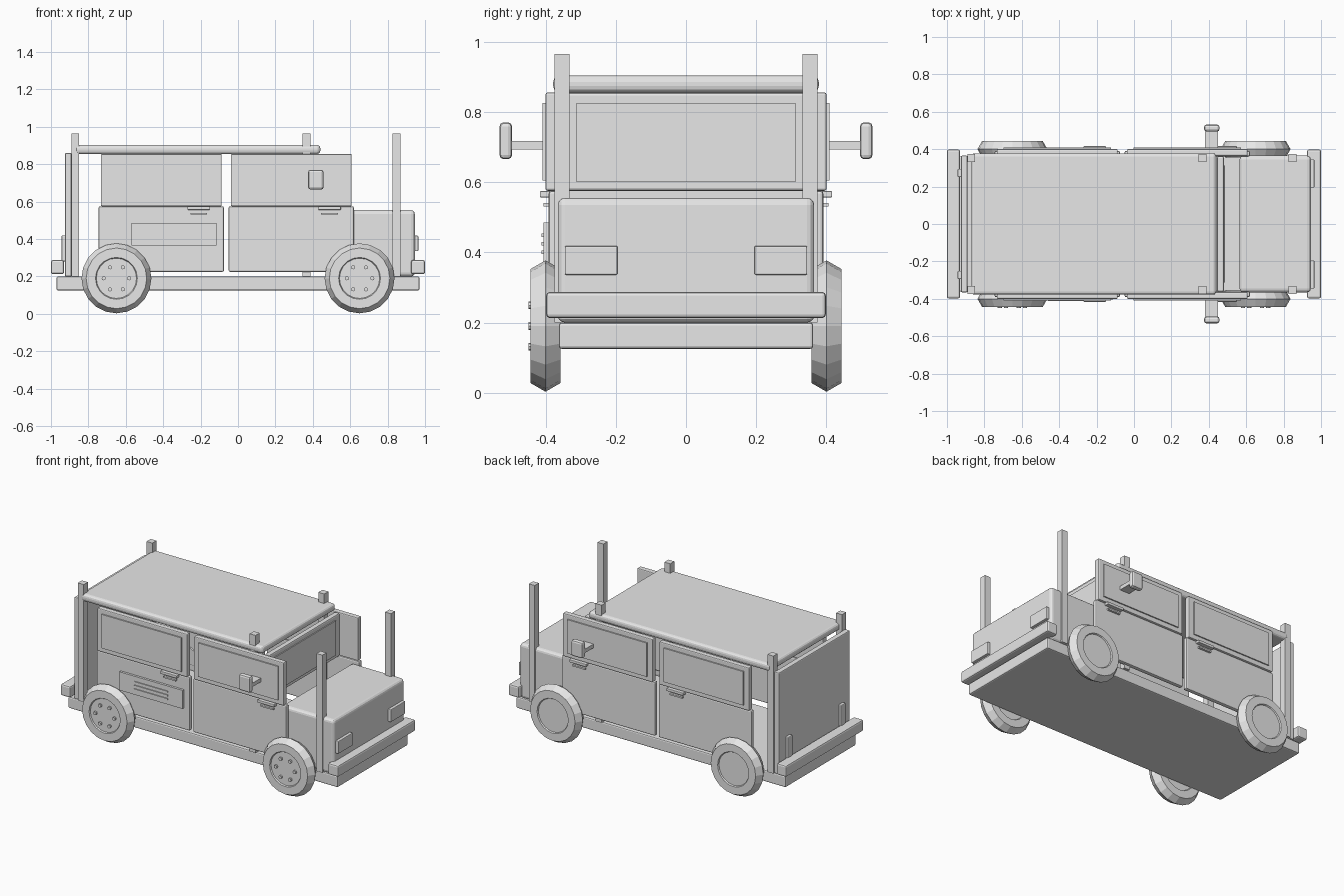
import bpy, bmesh, math
from mathutils import Matrix, Vector

cube = bpy.data.objects.get("Cube")
if cube:
    bpy.data.objects.remove(cube, do_unlink=True)

grey = bpy.data.materials.new("plain_grey")
grey.use_nodes = True
grey.diffuse_color = (0.8, 0.8, 0.8, 1)
grey.node_tree.nodes["Principled BSDF"].inputs["Base Color"].default_value = (0.8, 0.8, 0.8, 1)


def finish(name, bm, bevel=0, segments=2):
    bmesh.ops.recalc_face_normals(bm, faces=bm.faces)
    mesh = bpy.data.meshes.new(name)
    bm.to_mesh(mesh)
    bm.free()
    mesh.materials.append(grey)
    obj = bpy.data.objects.new(name, mesh)
    bpy.context.collection.objects.link(obj)
    if bevel:
        mod = obj.modifiers.new("rounded_edges", 'BEVEL')
        mod.width = bevel
        mod.segments = segments
    return obj


def box(name, xs, ys, zs, bevel=0, segments=2):
    """Box from its lower and upper limits on each axis."""
    lo, hi = (Vector(c) for c in zip(xs, ys, zs))
    bm = bmesh.new()
    bmesh.ops.create_cube(bm, size=1)
    size = hi - lo
    for v in bm.verts:
        v.co = (lo + hi) / 2 + Vector(a * abs(b) for a, b in zip(v.co, size))
    return finish(name, bm, bevel, segments)


def side_box(name, side, xs, ys, zs, bevel=0):
    """Box at distance ys from the middle, on the left (+1) or right (-1)."""
    label = "left_" if side > 0 else "right_"
    return box(label + name, xs, sorted(side * y for y in ys), zs, bevel)


def disc(name, x, y, z, radius, depth, sides, bevel=0):
    bm = bmesh.new()
    bmesh.ops.create_cone(bm, cap_ends=True, segments=sides, radius1=radius, radius2=radius,
                          depth=depth, matrix=Matrix.Translation((x, y, z)) @ Matrix.Rotation(math.pi / 2, 4, 'X'))
    return finish(name, bm, bevel)


def tyre(name, x, y, z, major=0.137, minor=0.05, sides=20, ring=6):
    """Low-poly ring with a six-sided section and a ridge along the tread."""
    bm = bmesh.new()
    loops = []
    for i in range(sides):
        a = math.tau * i / sides
        loop = []
        for j in range(ring):
            b = math.tau * j / ring
            r = major + minor * math.cos(b)
            loop.append(bm.verts.new((x + r * math.cos(a), y + minor * math.sin(b), z + r * math.sin(a))))
        loops.append(loop)
    for i in range(sides):
        p, q = loops[i], loops[(i + 1) % sides]
        for j in range(ring):
            k = (j + 1) % ring
            bm.faces.new((p[j], p[k], q[k], q[j]))
    return finish(name, bm)


# Main body
box("chassis", (-0.97, 0.97), (-0.362, 0.362), (0.125, 0.2), 0.008)
box("hood", (0.565, 0.945), (-0.365, 0.365), (0.2, 0.555), 0.02, 3)
box("roof", (-0.87, 0.44), (-0.378, 0.378), (0.855, 0.903), 0.018, 3)
box("rear_panel", (-0.925, -0.89), (-0.365, 0.365), (0.2, 0.86), 0.006)
box("windscreen_frame", (0.445, 0.48), (-0.362, 0.362), (0.575, 0.855), 0.008)
box("windscreen_pane", (0.478, 0.486), (-0.312, 0.312), (0.6, 0.825))

# Bumpers
box("front_bumper", (0.925, 1.0), (-0.398, 0.398), (0.213, 0.287), 0.01)
box("rear_bumper", (-1.0, -0.93), (-0.398, 0.398), (0.213, 0.287), 0.01)

wheel_z = 0.19
for side in (-1, 1):
    # Upright posts
    for place, x in (("rear", -0.87), ("middle", 0.367), ("front", 0.848)):
        side_box(place + "_post", side, (x - 0.021, x + 0.021), (0.332, 0.374), (0.2, 0.965))

    # Doors with windows, panes and handles
    for place, x, handle in (("rear", -0.41, -0.21), ("front", 0.285, 0.49)):
        side_box(place + "_door", side, (x - 0.335, x + 0.335), (0.362, 0.391), (0.225, 0.575), 0.008)
        side_box(place + "_window", side, (x - 0.323, x + 0.323), (0.365, 0.4), (0.575, 0.855), 0.006)
        side_box(place + "_pane", side, (x - 0.287, x + 0.287), (0.398, 0.408), (0.605, 0.825))
        side_box(place + "_handle", side, (handle - 0.06, handle + 0.06), (0.385, 0.416), (0.556, 0.574), 0.003)
        side_box(place + "_handle_lip", side, (handle - 0.045, handle + 0.045), (0.385, 0.405), (0.53, 0.54))

    # Lights
    side_box("headlight", side, (0.935, 0.964), (0.195, 0.345), (0.336, 0.418), 0.004)
    side_box("tail_light", side, (-0.943, -0.92), (0.25, 0.295), (0.28, 0.42), 0.006)

    # Mirrors
    side_box("mirror_arm", side, (0.38, 0.45), (0.398, 0.5), (0.692, 0.717))
    side_box("mirror", side, (0.375, 0.457), (0.495, 0.531), (0.665, 0.77), 0.012)

    # Wheels
    for place, x in (("rear", -0.65), ("front", 0.65)):
        name = ("left_" if side > 0 else "right_") + place
        tyre(name + "_tyre", x, side * 0.4, wheel_z)
        disc(name + "_hub", x, side * 0.4, wheel_z, 0.112, 0.072, 32, 0.006)

# Wheel nuts, on the right only
for place, x in (("rear", -0.65), ("front", 0.65)):
    for i in range(6):
        a = math.tau * i / 6
        disc(f"{place}_wheel_nut_{i + 1}", x + 0.068 * math.cos(a), -0.441,
             wheel_z + 0.068 * math.sin(a), 0.011, 0.014, 8)

# Vent on the right rear door
side_box("vent_plate", -1, (-0.57, -0.115), (0.388, 0.406), (0.365, 0.485))
for i in range(3):
    z = 0.4 + 0.024 * i
    side_box(f"vent_slat_{i + 1}", -1, (-0.46, -0.22), (0.4, 0.412), (z - 0.005, z + 0.005))
